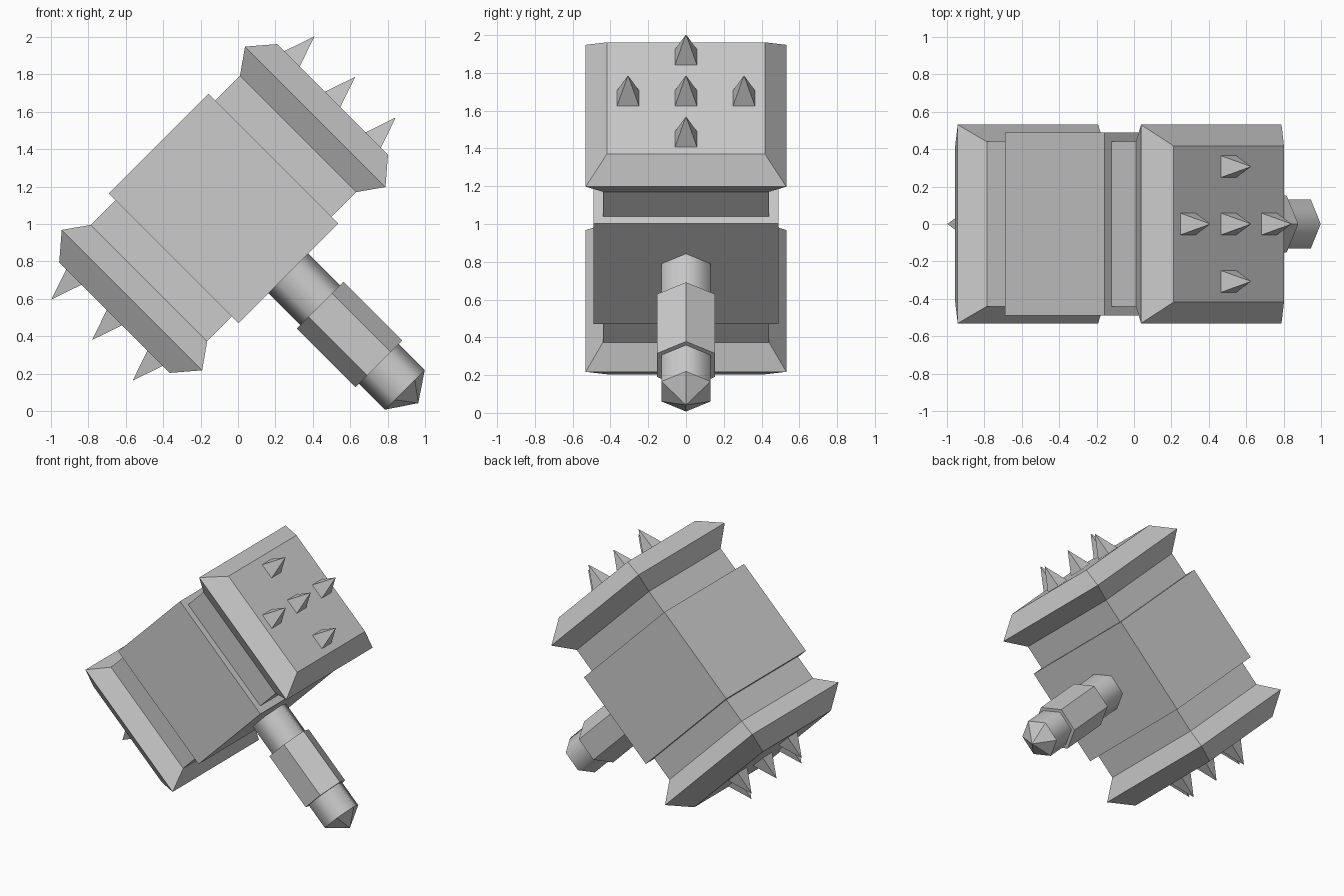
import bpy
import bmesh
from math import cos, sin, tau, pi, sqrt, radians
from mathutils import Matrix, Vector

old = bpy.data.objects.get("Cube")
if old:
    bpy.data.objects.remove(old, do_unlink=True)

grey = bpy.data.materials.new("stone grey")
grey.use_nodes = True
grey.diffuse_color = (0.6, 0.6, 0.6, 1)
grey.node_tree.nodes["Principled BSDF"].inputs["Base Color"].default_value = (0.6, 0.6, 0.6, 1)

# The hammer is built upright around its head centre, then tilted
TILT = Matrix.Translation((-0.077, 0, 1.083)) @ Matrix.Rotation(radians(-45), 4, 'Y')
ALONG_X = Matrix.Rotation(pi / 2, 4, 'Y')


def loft(name, rings, sides, place=Matrix(), smooth=False):
    """Stack (height, radius) rings on local z; radius 0 closes to a point.
    For four sides the radius is half the side length."""
    bm = bmesh.new()
    loops = []
    turn = pi / 4 if sides == 4 else 0
    for z, r in rings:
        if sides == 4:
            r *= sqrt(2)
        angles = [turn + tau * i / sides for i in range(sides)]
        points = [(r * cos(a), r * sin(a), z) for a in angles] if r else [(0, 0, z)]
        loops.append([bm.verts.new(p) for p in points])
    for low, high in zip(loops, loops[1:]):
        for i in range(sides):
            j = (i + 1) % sides
            if len(high) == 1:
                bm.faces.new((low[i], low[j], high[0]))
            else:
                face = bm.faces.new((low[i], low[j], high[j], high[i]))
                face.smooth = smooth
    for end in (loops[0], loops[-1]):
        if len(end) > 1:
            bm.faces.new(end)
    bmesh.ops.recalc_face_normals(bm, faces=bm.faces)
    mesh = bpy.data.meshes.new(name)
    bm.to_mesh(mesh)
    bm.free()
    mesh.materials.append(grey)
    obj = bpy.data.objects.new(name, mesh)
    obj.matrix_world = TILT @ place
    bpy.context.collection.objects.link(obj)
    return obj


# Head: thick middle block over a narrower core
loft("head_block", [(-0.377, 0.49), (0.377, 0.49)], 4, ALONG_X)
loft("head_core", [(-0.57, 0.44), (0.57, 0.44)], 4, ALONG_X)

# Flared striking caps, each with a cross of five spikes
SPREAD = 0.307
for side, turn in (("left", 0), ("right", pi)):
    facing = Matrix.Rotation(turn, 4, 'Z') @ ALONG_X
    loft(side + "_cap", [(0.564, 0.44), (0.693, 0.531), (0.825, 0.418)], 4, facing)
    for k, (a, b) in enumerate([(0, 0), (1, 0), (-1, 0), (0, 1), (0, -1)]):
        spot = Matrix.Translation(Vector((a * SPREAD, b * SPREAD, 0.825)))
        loft(f"{side}_spike_{k + 1}", [(0, 0.058), (0.17, 0)], 4, facing @ spot)

# Handle: six-sided shaft with pointed end, and a thicker grip
DOWN = Matrix.Rotation(pi, 4, 'X')
loft("handle_shaft", [(0.45, 0.15), (1.371, 0.15), (1.472, 0)], 6, DOWN, smooth=True)
loft("handle_grip", [(0.731, 0.177), (1.174, 0.177)], 6, DOWN)
